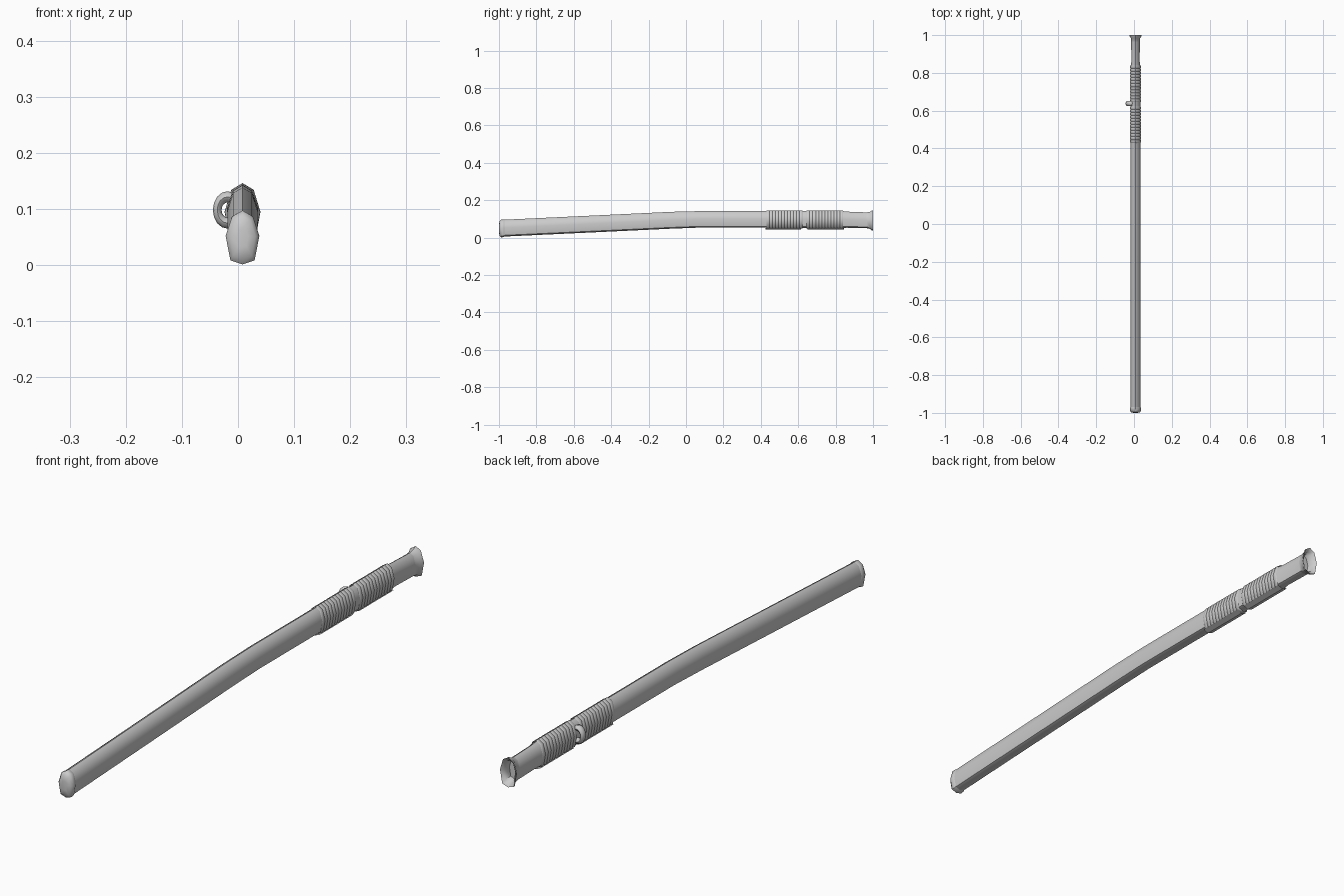
import bpy, bmesh, math
from mathutils import Vector

if "Cube" in bpy.data.objects:
    bpy.data.objects.remove(bpy.data.objects["Cube"])

CX = 0.008
# Eight-sided egg section: half the outline in unit form (x, z)
HALF = [(0, 1), (0.62, 0.78), (1, 0.05), (0.72, -0.85), (0, -1)]
SECTION = HALF + [(-x, z) for x, z in HALF[-2:0:-1]]


def loft(name, stations, cap_start=False, cap_end=False):
    """Skin rings given as (y, centre z, half width, half height)."""
    bm = bmesh.new()
    rings = [[bm.verts.new((CX + x * w, y, zc + z * h)) for x, z in SECTION]
             for y, zc, w, h in stations]
    n = len(SECTION)
    for a, b in zip(rings, rings[1:]):
        for i in range(n):
            j = (i + 1) % n
            bm.faces.new((a[i], a[j], b[j], b[i]))
    if cap_start:
        bm.faces.new(rings[0])
    if cap_end:
        bm.faces.new(rings[-1])
    bmesh.ops.recalc_face_normals(bm, faces=bm.faces)
    return finish(name, bm)


def finish(name, bm):
    mesh = bpy.data.meshes.new(name)
    bm.to_mesh(mesh)
    bm.free()
    ob = bpy.data.objects.new(name, mesh)
    bpy.context.collection.objects.link(ob)
    bpy.ops.object.select_all(action='DESELECT')
    ob.select_set(True)
    bpy.context.view_layer.objects.active = ob
    bpy.ops.object.shade_smooth_by_angle(angle=math.radians(50))
    return ob


# Curved sheath body
loft("sheath_body", [
    (-0.97, 0.051, 0.027, 0.045), (-0.50, 0.073, 0.027, 0.045),
    (-0.08, 0.093, 0.027, 0.045), (0.08, 0.098, 0.027, 0.044),
    (0.40, 0.098, 0.027, 0.044), (0.45, 0.098, 0.026, 0.045),
    (0.84, 0.097, 0.025, 0.045), (0.86, 0.096, 0.022, 0.043), (0.97, 0.093, 0.023, 0.042)])

# Domed end cap with a slim rim
loft("end_cap", [
    (-1.0, 0.049, 0.010, 0.018), (-0.997, 0.049, 0.023, 0.038),
    (-0.988, 0.049, 0.030, 0.048), (-0.976, 0.050, 0.030, 0.047),
    (-0.970, 0.051, 0.027, 0.045)], cap_start=True)

# Flared mouth with a recessed opening
loft("flared_mouth", [
    (0.965, 0.093, 0.023, 0.042), (0.985, 0.093, 0.025, 0.046),
    (0.993, 0.092, 0.031, 0.053), (1.0, 0.092, 0.032, 0.054),
    (0.990, 0.092, 0.022, 0.040), (0.965, 0.092, 0.019, 0.036)], cap_end=True)

# Cord wrap: two groups of narrow overlapping bands
def cord_wrap(name, y0, y1, count):
    step = (y1 - y0) / count
    stations = []
    for i in range(count):
        a = y0 + i * step
        stations += [(a, 0.097, 0.0265, 0.0470),
                     (a + step * 0.15, 0.097, 0.0280, 0.0490),
                     (a + step * 0.85, 0.097, 0.0280, 0.0490)]
    stations.append((y1, 0.097, 0.0265, 0.0470))
    loft(name, stations)


cord_wrap("cord_wrap_rear", 0.43, 0.622, 12)
cord_wrap("cord_wrap_mouth", 0.645, 0.84, 12)

# Loose strips of cord along the lower edge
bm = bmesh.new()
for y0, y1 in ((0.425, 0.615), (0.65, 0.845)):
    for side in (-1, 1):
        pts = [(CX, y0, 0.044), (CX + side * 0.020, y0, 0.052),
               (CX + side * 0.020, y1, 0.052), (CX, y1, 0.044)]
        bm.faces.new([bm.verts.new(p) for p in pts])
finish("lower_cord_strips", bm)

# Cord loop knob on the left side
bm = bmesh.new()
MAJOR, SIDES = 16, 8
grid = []
for i in range(MAJOR):
    a = math.tau * i / MAJOR
    ring = []
    for j in range(SIDES):
        b = math.tau * j / SIDES
        r = 1 + 0.42 * math.cos(b)
        ring.append(bm.verts.new((-0.0185 + 0.0185 * r * math.cos(a),
                                  0.638 + 0.013 * math.sin(b),
                                  0.098 + 0.0235 * r * math.sin(a))))
    grid.append(ring)
for i in range(MAJOR):
    for j in range(SIDES):
        k, m = (i + 1) % MAJOR, (j + 1) % SIDES
        bm.faces.new((grid[i][j], grid[k][j], grid[k][m], grid[i][m]))
bmesh.ops.recalc_face_normals(bm, faces=bm.faces)
finish("cord_loop_knob", bm)
